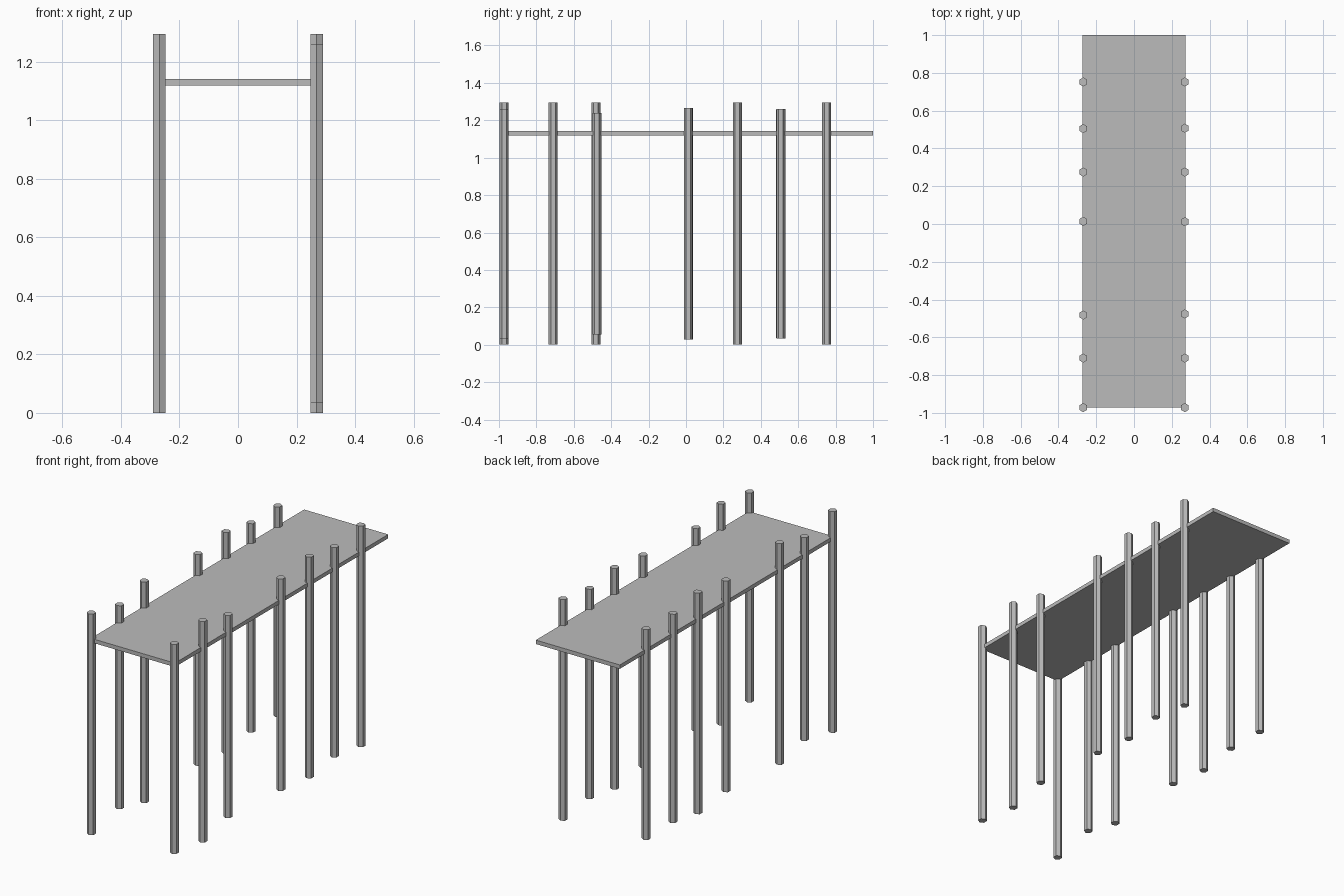
import bpy
import math

cube = bpy.data.objects.get("Cube")
if cube:
    bpy.data.objects.remove(cube, do_unlink=True)

grey = bpy.data.materials.new("plain grey")
grey.use_nodes = True
colour = (0.5, 0.5, 0.5, 1)
grey.diffuse_color = colour
grey.node_tree.nodes["Principled BSDF"].inputs["Base Color"].default_value = colour

SIDE_X = 0.269
POST_RADIUS = 0.024
POST_MID_Z = 0.647


def finish(name):
    ob = bpy.context.object
    ob.name = name
    ob.data.materials.append(grey)
    return ob


# Flat deck slab, overhanging the last posts at the back
bpy.ops.mesh.primitive_cube_add(size=1, location=(0, 0.014, 1.13))
deck = finish("deck")
deck.scale = (2 * SIDE_X + 0.006, 1.972, 0.023)


# Hexagonal post with one corner pointing along y
def post(name, x, y, height):
    bpy.ops.mesh.primitive_cylinder_add(
        vertices=6, radius=POST_RADIUS, depth=height, location=(x, y, POST_MID_Z))
    finish(name)


# Two rows of posts, front to back: (y, height)
FULL = 2 * POST_MID_Z
rows = {
    "left": (SIDE_X, [(-0.972, 1.226), (-0.71, FULL), (-0.476, 1.186), (0.012, 1.24),
                      (0.275, FULL), (0.507, 1.228), (0.752, FULL)]),
    "right": (-SIDE_X, [(-0.972, FULL), (-0.71, 1.19), (-0.482, FULL), (0.014, 1.236),
                        (0.275, FULL), (0.505, 1.222), (0.752, 1.23)]),
}
for side, (x, posts) in rows.items():
    for i, (y, height) in enumerate(posts, 1):
        post(f"{side}_post_{i}", x, y, height)
